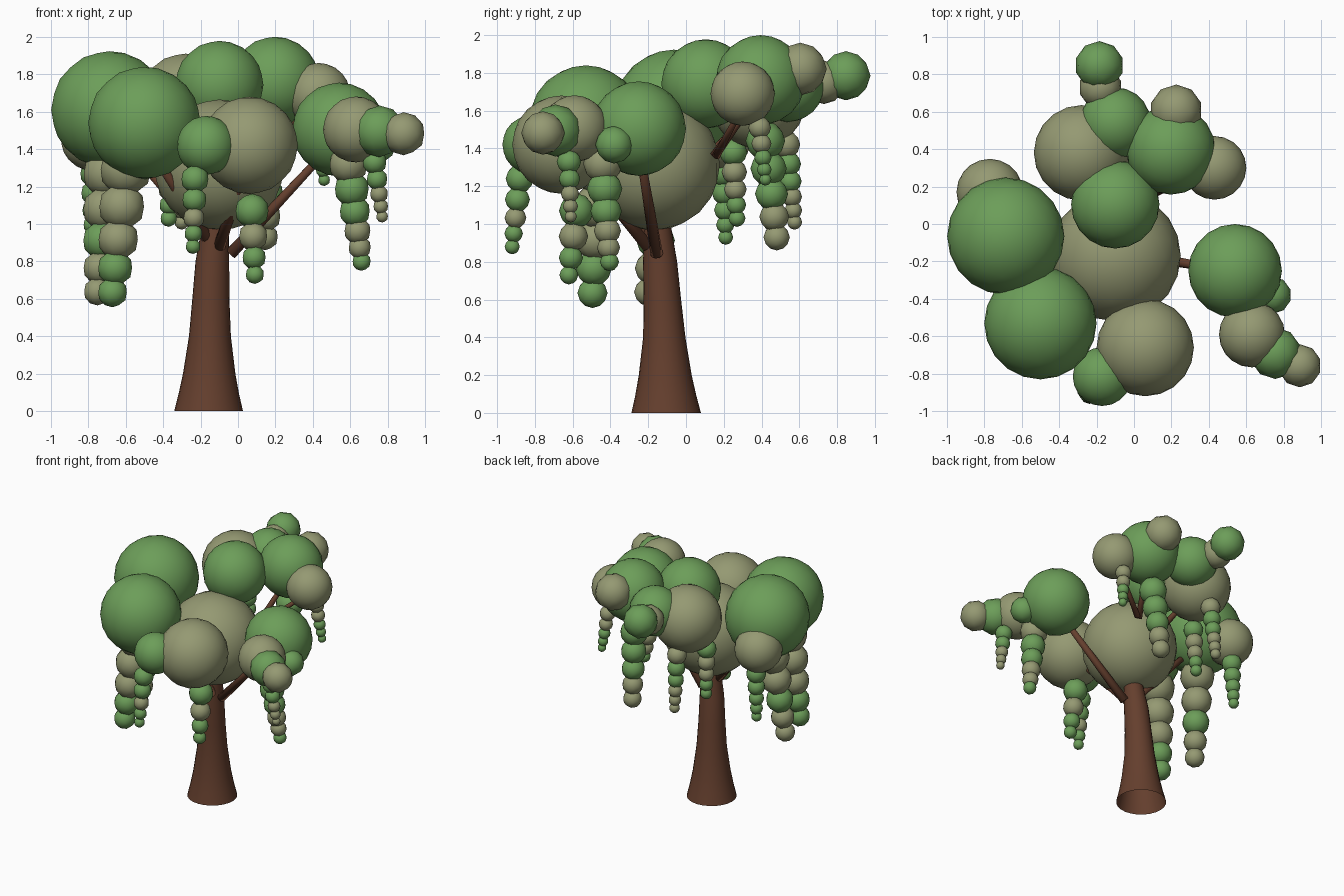
import bpy, bmesh
from mathutils import Vector, Matrix

if "Cube" in bpy.data.objects:
    bpy.data.objects.remove(bpy.data.objects["Cube"])


def material(name, rgb):
    m = bpy.data.materials.new(name)
    m.diffuse_color = (*rgb, 1)
    m.use_nodes = True
    m.node_tree.nodes["Principled BSDF"].inputs["Base Color"].default_value = m.diffuse_color
    return m


MATS = {"g": material("leaf_green", (0.15, 0.34, 0.10)),
        "k": material("leaf_khaki", (0.30, 0.32, 0.17)),
        "b": material("bark", (0.13, 0.05, 0.027))}


def finish(name, bm, key):
    me = bpy.data.meshes.new(name)
    for f in bm.faces:
        f.smooth = True
    bm.to_mesh(me)
    bm.free()
    me.materials.append(MATS[key])
    ob = bpy.data.objects.new(name, me)
    bpy.context.collection.objects.link(ob)
    return ob


def ball(name, key, x, y, z, r):
    bm = bmesh.new()
    bmesh.ops.create_icosphere(bm, subdivisions=3 if r > 0.15 else 2, radius=r,
                               matrix=Matrix.Translation((x, y, z)))
    finish(name, bm, key)


def tube(name, rings, sides):
    """Skin a row of (x, y, z, radius) rings; horizontal if vertical, else tilted."""
    bm = bmesh.new()
    axis = Vector(rings[-1][:3]) - Vector(rings[0][:3])
    rot = Vector((0, 0, 1)).rotation_difference(axis).to_matrix().to_4x4()
    if name == "trunk":
        rot = Matrix()
    loops = []
    for x, y, z, r in rings:
        c = bmesh.ops.create_circle(bm, segments=sides, radius=r,
                                    matrix=Matrix.Translation((x, y, z)) @ rot)
        loops.append(c["verts"])
    for a, b in zip(loops, loops[1:]):
        for i in range(sides):
            j = (i + 1) % sides
            bm.faces.new((a[i], a[j], b[j], b[i]))
    if name != "trunk":
        bm.faces.new(loops[0][::-1])
        bm.faces.new(loops[-1])
    finish(name, bm, "b")


def vine(name, start, end, r0, r1, keys):
    """Hanging string of balls shrinking from start to end."""
    n = len(keys)
    radii = [r0 + (r1 - r0) * i / (n - 1) for i in range(n)]
    pos = [0]
    for a, b in zip(radii, radii[1:]):
        pos.append(pos[-1] + a + b)
    for i, k in enumerate(keys):
        p = Vector(start).lerp(Vector(end), pos[i] / pos[-1])
        ball(f"{name}_{i}", k, *p, radii[i])


# Flared trunk, open at the bottom
tube("trunk", [(-.157, -.105, 0, .184), (-.156, -.107, .09, .162), (-.154, -.11, .2, .14),
               (-.15, -.115, .4, .112), (-.145, -.125, .6, .099), (-.137, -.137, .8, .09),
               (-.122, -.15, .98, .072), (-.11, -.16, 1.2, .06)], 24)

# Branches reaching into the foliage
for i, (a, b, r) in enumerate([
        ((-.04, -.155, .84), (.5, -.25, 1.42), .033),
        ((-.1, -.2, .88), (.06, -.6, 1.36), .033),
        ((-.16, -.18, .92), (-.48, -.5, 1.42), .033),
        ((-.16, -.15, .92), (-.62, -.08, 1.45), .033),
        ((.08, .15, 1.36), (.19, .38, 1.68), .025),
        ((.1, .16, 1.36), (.40, .3, 1.62), .022),
        ((-.15, .12, 1.36), (-.26, .36, 1.6), .025)]):
    tube(f"branch_{i}", [(*a, r), (*b, r * .6)], 10)

# Main foliage balls
for i, args in enumerate([
        ("k", -.10, -.17, 1.315, .35), ("g", -.685, -.065, 1.61, .313),
        ("g", -.50, -.53, 1.54, .30), ("k", .06, -.66, 1.42, .26),
        ("g", -.17, -.815, 1.42, .157), ("g", .54, -.25, 1.505, .25),
        ("k", .63, -.59, 1.505, .176), ("g", .755, -.69, 1.495, .138),
        ("k", .885, -.757, 1.482, .115), ("g", .74, -.38, 1.42, .10),
        ("g", -.10, .105, 1.742, .236), ("k", -.28, .38, 1.655, .255),
        ("g", .197, .395, 1.762, .238), ("g", -.10, .54, 1.73, .19),
        ("k", .43, .30, 1.69, .17), ("k", .225, .605, 1.82, .14),
        ("k", -.18, .73, 1.75, .115), ("g", -.185, .847, 1.785, .13),
        ("k", -.77, .17, 1.46, .178)]):
    ball(f"foliage_{i}", *args)

# Hanging vines
for i, args in enumerate([
        ((-.23, -.88, 1.24), (-.24, -.92, .88), .075, .04, "ggkgg"),
        ((.075, -.58, 1.07), (.09, -.62, .73), .092, .05, "gkgg"),
        ((-.60, -.46, 1.29), (-.67, -.495, .635), .14, .08, "kkkgg"),
        ((-.70, -.11, 1.27), (-.75, -.20, .64), .13, .075, "kkgkk"),
        ((-.77, .20, 1.27), (-.78, .21, .93), .075, .04, "ggggg"),
        ((.59, -.44, 1.32), (.66, -.405, .80), .105, .05, "kggkkg"),
        ((.73, -.62, 1.33), (.77, -.61, 1.04), .065, .032, "ggkkk"),
        ((.43, .39, 1.51), (.46, .42, 1.235), .06, .032, "kkggg"),
        ((.17, .42, 1.44), (.145, .48, .93), .105, .07, "gggkk"),
        ((-.29, .53, 1.42), (-.30, .575, 1.01), .075, .04, "kggkkk"),
        ((-.36, .25, 1.38), (-.37, .27, 1.03), .075, .045, "gkkgg")]):
    vine(f"vine_{i}", *args)
